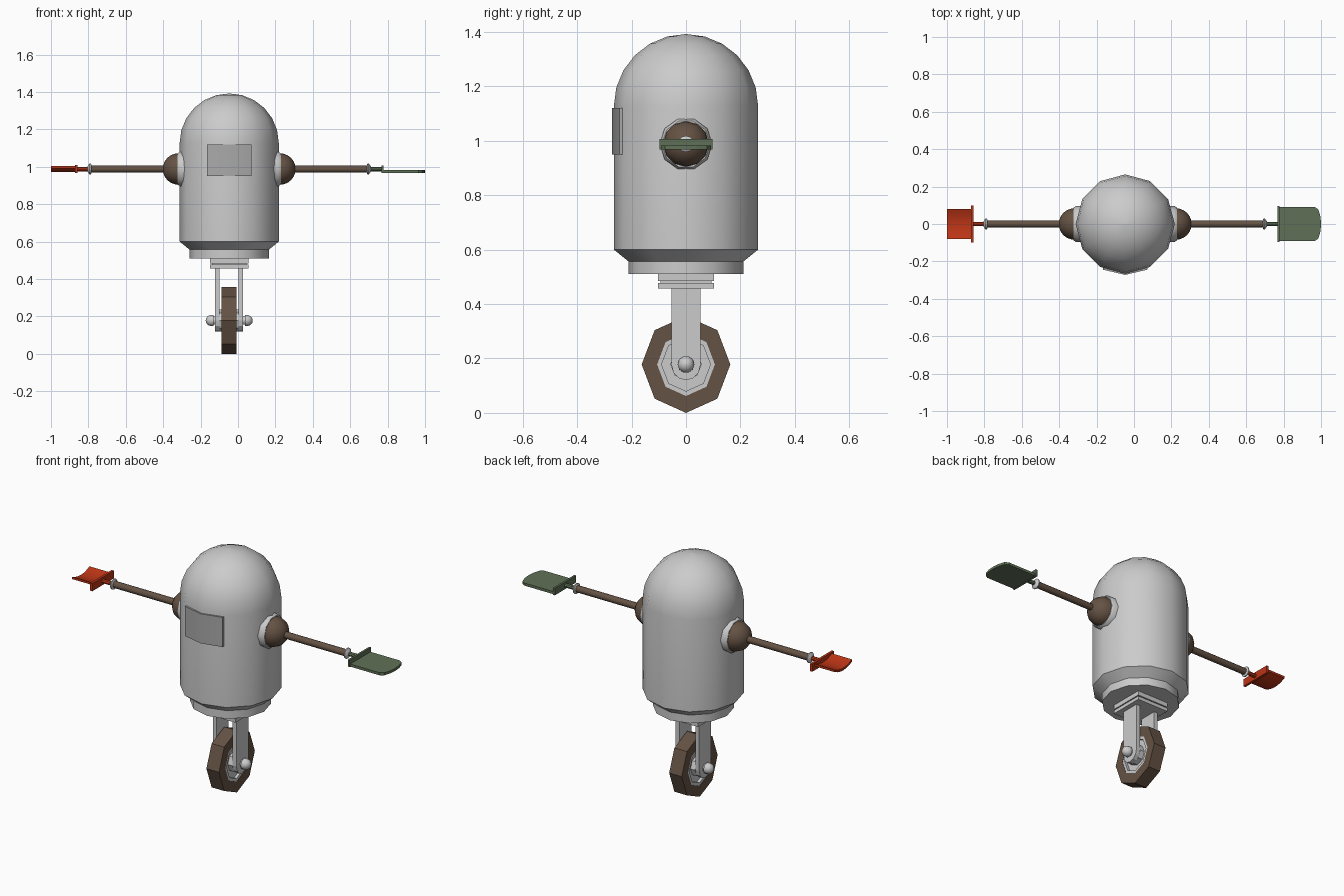
import bpy, bmesh, math
from mathutils import Vector

if "Cube" in bpy.data.objects:
    bpy.data.objects.remove(bpy.data.objects["Cube"])

CX = -0.047          # body axis
AXLE_Z = 0.178       # wheel centre height
ARM_Z = 0.988        # shoulder height


def material(name, rgb):
    m = bpy.data.materials.new(name)
    m.diffuse_color = (*rgb, 1)
    m.use_nodes = True
    m.node_tree.nodes["Principled BSDF"].inputs["Base Color"].default_value = m.diffuse_color
    return m


BROWN = material("brown", (0.13, 0.085, 0.058))
RED = material("red", (0.50, 0.035, 0.008))
GREEN = material("green", (0.115, 0.165, 0.095))
DARK = material("dark_grey", (0.4, 0.4, 0.4))


def finish(name, bm, mat=None, angle=40):
    bmesh.ops.remove_doubles(bm, verts=bm.verts, dist=1e-5)
    bmesh.ops.recalc_face_normals(bm, faces=bm.faces)
    me = bpy.data.meshes.new(name)
    bm.to_mesh(me)
    bm.free()
    ob = bpy.data.objects.new(name, me)
    bpy.context.collection.objects.link(ob)
    if mat:
        me.materials.append(mat)
    if angle:
        bpy.ops.object.select_all(action='DESELECT')
        ob.select_set(True)
        bpy.context.view_layer.objects.active = ob
        bpy.ops.object.shade_smooth_by_angle(angle=math.radians(angle))
    return ob


def lathe(name, profile, n, axis='Z', at=(0, 0, 0), mat=None, side=1,
          ring=False, sy=1.0, angle=40):
    """Spin (radius, height) points round an axis; ring closes the profile."""
    bm = bmesh.new()
    rows = []
    for r, h in profile:
        row = []
        for i in range(n):
            a = 2 * math.pi * i / n
            c, s = r * math.cos(a), r * math.sin(a)
            p = (c, s, h) if axis == 'Z' else (side * h, c * sy, s)
            row.append(bm.verts.new(Vector(p) + Vector(at)))
        rows.append(row)
    pairs = list(zip(rows, rows[1:]))
    if ring:
        pairs.append((rows[-1], rows[0]))
    for a, b in pairs:
        for i in range(n):
            j = (i + 1) % n
            bm.faces.new((a[i], a[j], b[j], b[i]))
    if not ring:
        bm.faces.new(rows[0])
        bm.faces.new(rows[-1])
    bmesh.ops.dissolve_degenerate(bm, dist=1e-6, edges=bm.edges)
    return finish(name, bm, mat, angle)


def prism(name, outline, vec, mat=None, angle=0):
    """Extrude a closed 3D outline along a vector."""
    bm = bmesh.new()
    f = bm.faces.new([bm.verts.new(p) for p in outline])
    g = bmesh.ops.extrude_face_region(bm, geom=[f])
    vs = [v for v in g['geom'] if isinstance(v, bmesh.types.BMVert)]
    bmesh.ops.translate(bm, verts=vs, vec=vec)
    return finish(name, bm, mat, angle)


def box(name, lo, hi, mat=None):
    (x0, y0, z0), (x1, y1, z1) = lo, hi
    return prism(name, [(x0, y0, z0), (x1, y0, z0), (x1, y1, z0), (x0, y1, z0)],
                 (0, 0, z1 - z0), mat)


def arc(r, centre, n=6):
    """Quarter circle from the equator to just short of the pole."""
    return [(r * math.cos(t) + 1e-4, centre + r * math.sin(t))
            for t in (math.pi / 2 * i / n for i in range(n + 1))]


# Domed body with collar at the base
lathe("body", [(0.212, 0.51), (0.212, 0.557), (0.265, 0.60)] + arc(0.265, 1.127),
      12, at=(CX, 0, 0), angle=35)

# Face panel wrapped on the front of the body
P = [(-0.12, -0.244), (0, -0.272), (0.12, -0.244), (0.12, -0.228), (0, -0.255), (-0.12, -0.228)]
prism("face_panel", [(CX + x, y, 0.95) for x, y in P], (0, 0, 0.17), DARK, 40)

# Swivel plates under the body
for name, h, z0, z1 in (("upper_plate", 0.103, 0.484, 0.511),
                        ("plate_spacer", 0.093, 0.476, 0.486),
                        ("lower_plate", 0.103, 0.457, 0.478)):
    box(name, (CX - h, -h, z0), (CX + h, h, z1))

# Wheel: tyre, rim, hub disc
C = (CX, 0, AXLE_Z)
SY = 0.915
lathe("tyre", [(0.116, -0.04), (0.178, -0.04), (0.178, 0.04), (0.116, 0.04)],
      8, 'X', C, BROWN, ring=True, sy=SY)
lathe("rim", [(0.098, -0.025), (0.098, -0.038), (0.118, -0.038),
              (0.118, 0.038), (0.098, 0.038), (0.098, 0.025)],
      8, 'X', C, ring=True, sy=SY)
lathe("hub_disc", [(0.1, -0.022), (0.1, 0.022)], 8, 'X', C, sy=SY)
lathe("axle", [(0.022, -0.085), (0.022, 0.085)], 8, 'X', C)

for s, side in ((-1, "left"), (1, "right")):
    # Fork leg with rounded foot
    foot = [(0.054 * math.cos(t), AXLE_Z + 0.058 * math.sin(t))
            for t in (math.pi + math.pi * i / 6 for i in range(7))]
    leg = foot + [(0.054, 0.46), (-0.054, 0.46)]
    prism(side + "_fork_leg", [(CX + s * 0.051, y, z) for y, z in leg],
          (s * 0.024, 0, 0))
    # Spacer and domed axle nut
    lathe(side + "_hub_spacer", [(0.058, 0.02), (0.058, 0.051)], 8, 'X', C, side=s)
    lathe(side + "_axle_nut", [(0.022, 0.074), (0.022, 0.085), (0.031, 0.085)]
          + arc(0.031, 0.095, 4), 10, 'X', C, side=s)

    # Shoulder flange, ball and arm
    A = (CX, 0, ARM_Z)
    lathe(side + "_shoulder_flange", [(0.097, 0.20), (0.097, 0.262), (0.088, 0.276)],
          10, 'X', A, side=s)
    lathe(side + "_shoulder_ball", [(0.084, 0.24)] + arc(0.084, 0.271), 12, 'X', A,
          BROWN, side=s)
    lathe(side + "_arm", [(0.019, 0.33), (0.019, 0.742)], 12, 'X', A, BROWN, side=s)
    # Wrist collar and tool stem
    lathe(side + "_wrist_collar", [(0.019, 0.735), (0.03, 0.74), (0.03, 0.746), (0.015, 0.757)],
          12, 'X', A, side=s)
    lathe(side + "_tool_stem", [(0.012, 0.75), (0.012, 0.818)], 8, 'X', A,
          GREEN if s > 0 else RED, side=s)

# Green flat paddle with rounded tip
box("right_tool_back", (0.766, -0.097, 0.967), (0.778, 0.097, 1.007), GREEN)
tip = [(0.775, -0.092), (0.965, -0.092), (0.985, -0.078), (0.997, -0.04), (1.0, 0),
       (0.997, 0.04), (0.985, 0.078), (0.965, 0.092), (0.775, 0.092)]
prism("right_tool_blade", [(x, y, 0.968) for x, y in tip], (0, 0, 0.015), GREEN)

# Red shallow scoop
box("left_tool_back", (-0.872, -0.098, 0.966), (-0.858, 0.098, 1.01), RED)
ys = [-0.079 + 0.158 * i / 6 for i in range(7)]
low = [(y, 0.971 + 0.020 * (y / 0.079) ** 2) for y in ys]
section = low + [(y, z + 0.013) for y, z in reversed(low)]
prism("left_tool_blade", [(-1.0, y, z) for y, z in section], (0.13, 0, 0), RED, 30)
